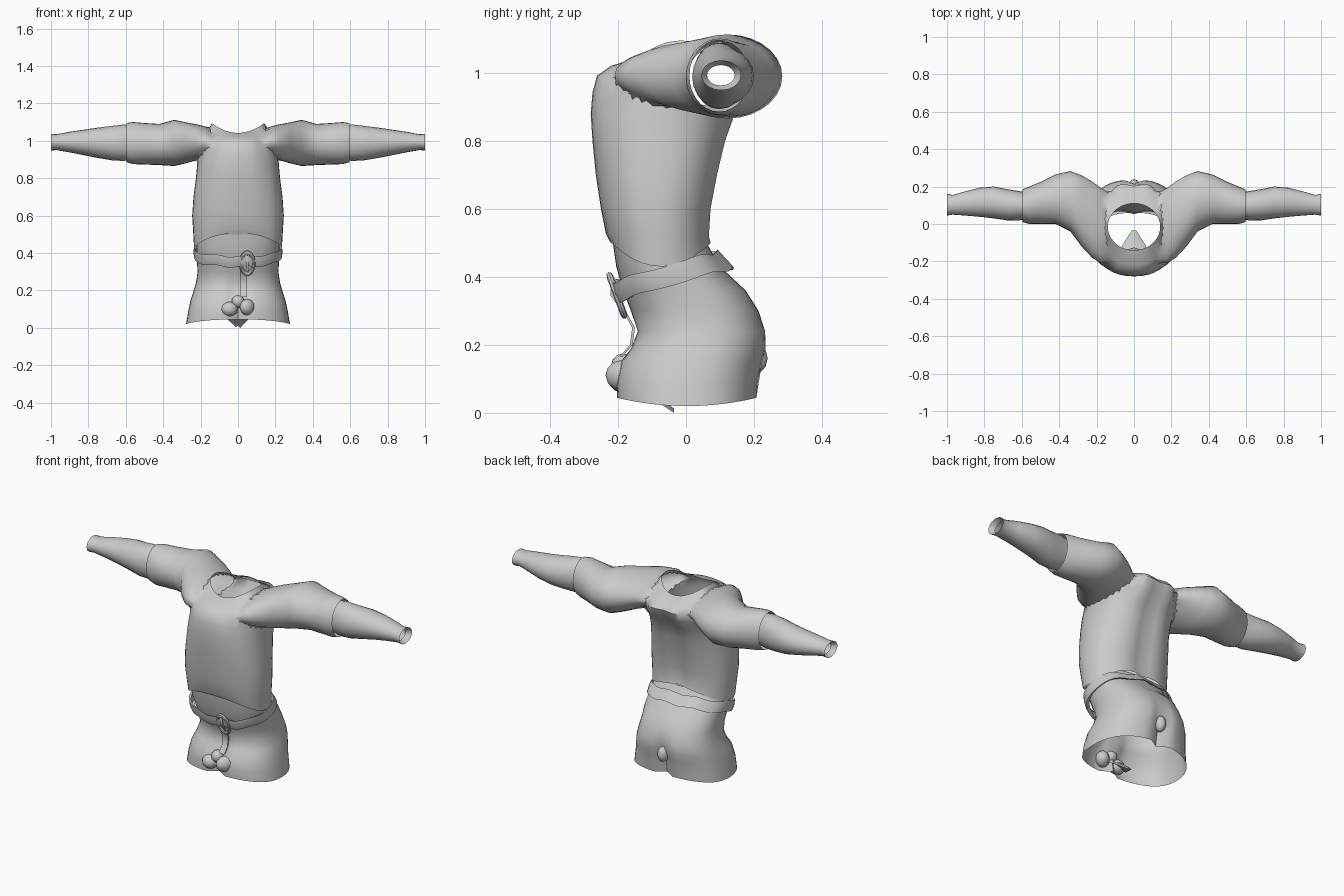
import bpy, bmesh, math
from mathutils import Vector

if "Cube" in bpy.data.objects:
    bpy.data.objects.remove(bpy.data.objects["Cube"])

cloth = bpy.data.materials.new("grey_cloth")
cloth.diffuse_color = (0.6, 0.6, 0.6, 1)
cloth.use_nodes = True
cloth.node_tree.nodes["Principled BSDF"].inputs["Base Color"].default_value = cloth.diffuse_color
N = 40


def superellipse(a, p):
    c, s = math.cos(a), math.sin(a)
    return (math.copysign(abs(c) ** (2 / p), c), math.copysign(abs(s) ** (2 / p), s))


def dip(x, w):
    return math.exp(-(x / w) ** 2)


def finish(ob, angle=40):
    ob.data.materials.clear()
    ob.data.materials.append(cloth)
    bpy.ops.object.select_all(action='DESELECT')
    ob.select_set(True)
    bpy.context.view_layer.objects.active = ob
    bpy.ops.object.shade_smooth_by_angle(angle=math.radians(angle))
    return ob


def loft(name, rings, caps=None):
    """Skin a list of rings; caps gives the fan centres of both ends."""
    bm = bmesh.new()
    vs = [[bm.verts.new(p) for p in r] for r in rings]
    n = len(rings[0])
    for a, b in zip(vs, vs[1:]):
        for i in range(n):
            j = (i + 1) % n
            bm.faces.new((a[i], a[j], b[j], b[i]))
    if caps:
        for ring, c in zip((vs[0], vs[-1]), caps):
            v = bm.verts.new(c)
            for i in range(n):
                bm.faces.new((ring[i], ring[(i + 1) % n], v))
    bmesh.ops.recalc_face_normals(bm, faces=bm.faces[:])
    me = bpy.data.meshes.new(name)
    bm.to_mesh(me)
    bm.free()
    ob = bpy.data.objects.new(name, me)
    bpy.context.collection.objects.link(ob)
    return ob


def body_ring(z, hw, y0, y1, p=2.3, zfun=None, yfun=None):
    ring = []
    for i in range(N):
        c, s = superellipse(2 * math.pi * i / N, p)
        x, y = hw * c, (y0 + y1) / 2 + (y1 - y0) / 2 * s
        if yfun:
            y += yfun(x, s, z)
        ring.append(Vector((x, y, z + (zfun(x, y, s) if zfun else 0))))
    return ring


def arm_ring(side, x, y0, y1, z0, z1, n=28):
    return [Vector((side * x, (y0 + y1) / 2 + (y1 - y0) / 2 * math.cos(2 * math.pi * i / n),
                    (z0 + z1) / 2 + (z1 - z0) / 2 * math.sin(2 * math.pi * i / n)))
            for i in range(n)]


# Shirt body with a spine groove, wavy hem and saddle-shaped neckline
def spine(x, s, z):
    return -0.022 * dip(x, 0.05) * max(0, s)


torso = [(.52, .24, -.235, .075), (.6, .245, -.25, .08), (.7, .238, -.265, .10),
         (.8, .225, -.275, .125), (.88, .22, -.28, .155), (.94, .21, -.275, .205),
         (.99, .195, -.262, .225), (1.02, .175, -.22, .2)]
rings = [body_ring(.43, .235, -.225, .08, zfun=lambda x, y, s: .075 * s * s, yfun=spine)]
rings += [body_ring(*t, yfun=spine) for t in torso]
rings[1] = [Vector((p.x, p.y, max(p.z, q.z + .02))) for p, q in zip(rings[1], rings[0])]
rings.append(body_ring(1.042, .14, -.14, .11, 2, zfun=lambda x, y, s: .052 * (x / .14) ** 2))
openings = [Vector((0, -.07, .45)), Vector((0, 0, 1.06))]
shirt = loft("shirt", rings, openings)

# Sleeves sweep from the chest yoke out to the elbow
sleeve = [(.1, -.18, .14, .93, 1.0), (.17, -.225, .19, .92, 1.08), (.22, -.195, .23, .895, 1.09),
          (.28, -.13, .27, .875, 1.1), (.34, -.04, .283, .865, 1.112), (.42, 0, .265, .87, 1.09),
          (.5, 0, .225, .873, 1.095), (.56, 0, .2, .875, 1.1), (.595, .01, .185, .885, 1.095)]
for side in (-1, 1):
    end = Vector((side * .595, .095, .985))
    part = loft("sleeve", [arm_ring(side, *s) for s in sleeve],
                [Vector((side * .1, -.02, .965)), end])
    openings.append(end)
    mod = shirt.modifiers.new("join", 'BOOLEAN')
    mod.operation, mod.solver, mod.object = 'UNION', 'EXACT', part
    bpy.context.view_layer.objects.active = shirt
    bpy.ops.object.modifier_apply(modifier=mod.name)
    bpy.data.objects.remove(part)

# Open the neck, hem and cuffs, then soften the shoulder seams
bm = bmesh.new()
bm.from_mesh(shirt.data)
caps = [v for v in bm.verts if any((v.co - o).length < 1e-3 for o in openings)]
bmesh.ops.delete(bm, geom=caps, context='VERTS')
soft = [v for v in bm.verts if not v.is_boundary and .12 < abs(v.co.x) < .3 and v.co.z > .84]
for _ in range(3):
    bmesh.ops.smooth_vert(bm, verts=soft, factor=.4, use_axis_x=True, use_axis_y=True, use_axis_z=True)
bm.to_mesh(shirt.data)
bm.free()
finish(shirt, 50)

# Forearms, open at the wrist with a folded inner edge
forearm = [(.57, .025, .17, .9, 1.08), (.61, .02, .175, .892, 1.087), (.67, .018, .185, .895, 1.08),
           (.75, .03, .2, .908, 1.07), (.82, .038, .195, .922, 1.06), (.9, .045, .175, .938, 1.048),
           (.97, .05, .155, .95, 1.035), (1.0, .045, .162, .948, 1.036), (.97, .062, .143, .962, 1.022)]
for side, word in ((-1, "right"), (1, "left")):
    finish(loft(word + "_forearm", [arm_ring(side, *f, n=20) for f in forearm]))


# Trousers with bulging thighs and a centre crease front and back
def crease(x, s, z):
    low = min(1, max(0, (.3 - z) / .12))
    return -s * abs(s) * .04 * low * dip(x, .03)


trousers = [(.5, .215, -.215, .06), (.43, .222, -.205, .1), (.36, .22, -.185, .175),
            (.3, .216, -.162, .213), (.24, .225, -.145, .236), (.19, .24, -.165, .238),
            (.15, .253, -.195, .228), (.09, .266, -.208, .217)]
rings = [body_ring(*t, p=2.4, yfun=crease) for t in trousers]
rings.append(body_ring(.02, .278, -.205, .21, 2.4, yfun=crease,
                       zfun=lambda x, y, s: .025 * s * s))
finish(loft("trousers", rings), 60)

# Belt: tilted band, lower at the front, slightly rippled
band = [(.025, .226, -.21, .085), (.032, .236, -.222, .095), (0, .238, -.218, .118),
        (-.03, .234, -.205, .14), (-.026, .222, -.19, .13)]
tilt = lambda x, y, s: .415 + .29 * y + .006 * math.sin(x * 40)
finish(loft("belt", [body_ring(*b, zfun=tilt) for b in band]))

# Oval buckle and hanging strap end
bpy.ops.mesh.primitive_torus_add(major_radius=.042, minor_radius=.01, major_segments=20,
                                 minor_segments=8, location=(.05, -.203, .345),
                                 rotation=(math.radians(110), 0, 0))
buckle = bpy.context.object
buckle.name = "buckle"
buckle.scale = (.85, 1.4, 1)
finish(buckle)


def slab(name, x, w, path, t=.008):
    """Flat strip of width w following (y, z) points."""
    return finish(loft(name, [[(x - w, y, z), (x + w, y, z), (x + w, y + t, z), (x - w, y + t, z)]
                              for y, z in path]))


slab("buckle_prong", .05, .006, [(-.22, .385), (-.222, .345), (-.19, .3)])
slab("strap_end", .03, .018, [(-.2, .33), (-.18, .29), (-.158, .25), (-.165, .2), (-.195, .165)])

# Crumpled folds at the fly and the seat
folds = [(-.045, -.19, .1, .045, .04, .04), (.05, -.19, .11, .05, .038, .045),
         (0, -.185, .14, .035, .035, .035), (.0, .205, .16, .03, .035, .045)]
for i, (x, y, z, a, b, c) in enumerate(folds):
    bpy.ops.mesh.primitive_ico_sphere_add(subdivisions=2, radius=1, location=(x, y, z),
                                          rotation=(0, 0, i))
    fold = bpy.context.object
    fold.name = "cloth_fold"
    fold.scale = (a, b, c)
    finish(fold, 60)

# Crotch flap reaching in from the front hem
flap = [[(-.08, -.165, .07), (0, -.165, .1), (.08, -.165, .07)],
        [(-.06, -.11, .05), (0, -.11, .075), (.06, -.11, .05)],
        [(-.012, -.035, .004), (0, -.035, .012), (.012, -.035, .0)]]
bm = bmesh.new()
rows = [[bm.verts.new(p) for p in r] for r in flap]
for a, b in zip(rows, rows[1:]):
    for i in range(2):
        bm.faces.new((a[i], a[i + 1], b[i + 1], b[i]))
me = bpy.data.meshes.new("crotch_flap")
bm.to_mesh(me)
bm.free()
ob = bpy.data.objects.new("crotch_flap", me)
bpy.context.collection.objects.link(ob)
finish(ob)
